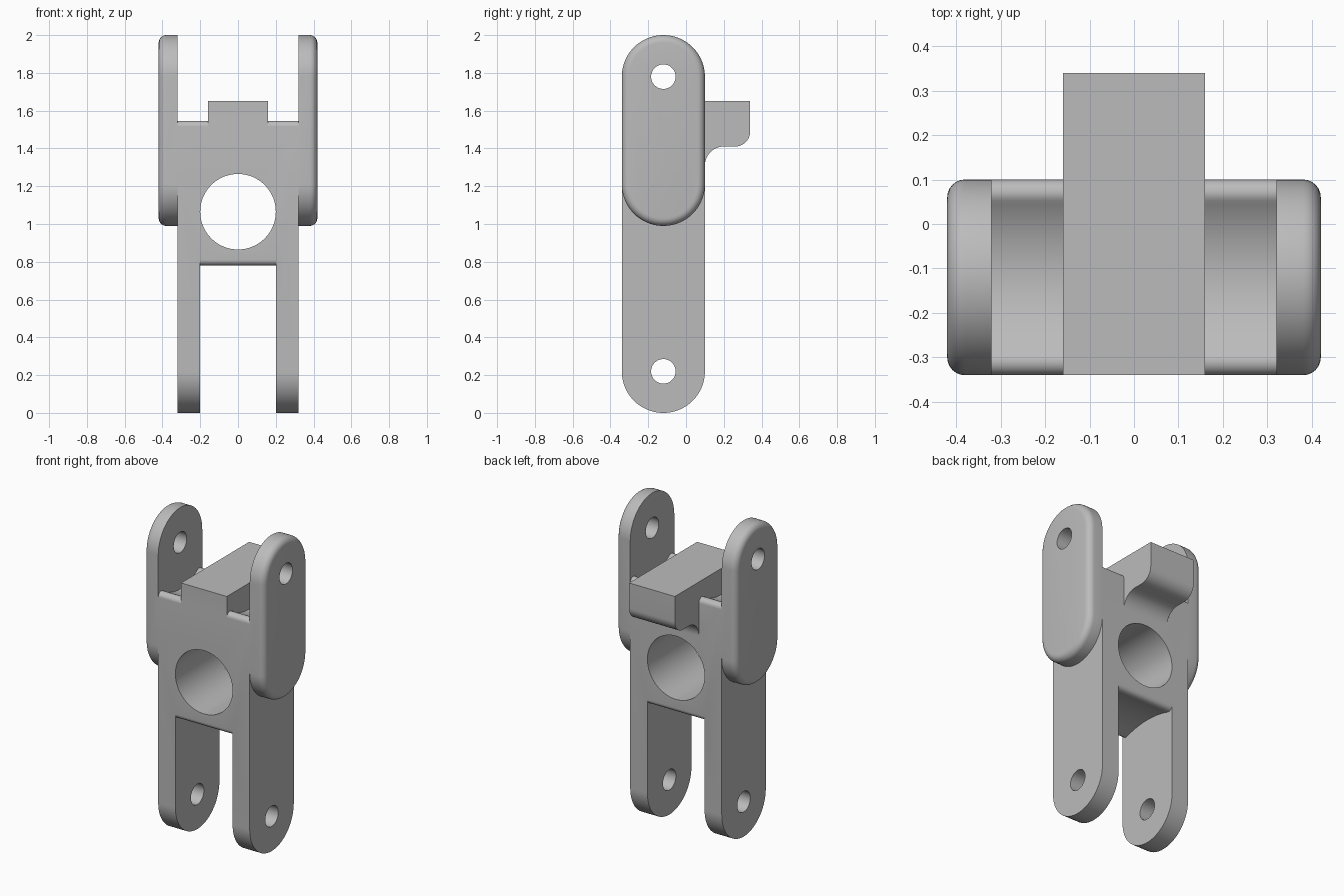
import bpy, bmesh
from math import pi, sin, cos, sqrt, atan2

cube = bpy.data.objects.get("Cube")
if cube:
    bpy.data.objects.remove(cube, do_unlink=True)

MID, R = -0.12, 0.22            # centre and half depth of the link in y
LOW_PIN, TOP_PIN = 0.22, 1.78   # pin heights

metal = bpy.data.materials.new("plain grey")
metal.use_nodes = True
GREY = (0.5, 0.5, 0.5, 1)
metal.diffuse_color = GREY
metal.node_tree.nodes["Principled BSDF"].inputs["Base Color"].default_value = GREY


def arc(cy, cz, r, a0, a1, n=24):
    return [(cy + r * cos(a0 + (a1 - a0) * i / n),
             cz + r * sin(a0 + (a1 - a0) * i / n)) for i in range(n + 1)]


def extrude(name, points, x0, x1, round_sign=0):
    """Extrude a (y, z) profile along x; optionally round the cap facing round_sign."""
    bm = bmesh.new()
    face = bm.faces.new([bm.verts.new((x0, y, z)) for y, z in points])
    moved = bmesh.ops.extrude_face_region(bm, geom=[face])["geom"]
    bmesh.ops.translate(bm, vec=(x1 - x0, 0, 0),
                        verts=[v for v in moved if isinstance(v, bmesh.types.BMVert)])
    bmesh.ops.recalc_face_normals(bm, faces=bm.faces)
    if round_sign:
        outer = max(x0 * round_sign, x1 * round_sign)
        rim = [e for e in bm.edges
               if all(abs(v.co.x * round_sign - outer) < 1e-5 for v in e.verts)]
        bmesh.ops.bevel(bm, geom=rim, offset=0.04, segments=6, profile=0.5,
                        affect='EDGES')
    mesh = bpy.data.meshes.new(name)
    bm.to_mesh(mesh)
    bm.free()
    mesh.materials.append(metal)
    obj = bpy.data.objects.new(name, mesh)
    bpy.context.collection.objects.link(obj)
    return obj


def saddle(cz, r, up, f=0.03):
    """Hollow arc about a pin, with rounded lips, from +y to -y."""
    off = R - f
    h = sqrt((r + f) ** 2 - off ** 2)
    lip = arc(off, -h, f, 0, atan2(h, -off), 8)
    hollow = arc(0, 0, r, atan2(-h, off), atan2(-h, -off), 32)[1:-1]
    pts = lip + hollow + [(-y, z) for y, z in reversed(lip)]
    return [(MID + y, cz + up * z) for y, z in pts]


def boolean(target, tool, operation):
    mod = target.modifiers.new(operation.lower(), 'BOOLEAN')
    mod.operation, mod.solver, mod.object = operation, 'EXACT', tool
    bpy.context.view_layer.objects.active = target
    bpy.ops.object.modifier_apply(modifier=mod.name)
    bpy.data.objects.remove(tool, do_unlink=True)


# Main body with rounded feet and a hollow top
link = extrude("link_body", saddle(TOP_PIN, 0.295, 1) + arc(MID, LOW_PIN, R, pi, 2 * pi, 40),
               -0.32, 0.32)

# Slot that leaves two legs
lip = saddle(LOW_PIN, 0.59, -1)
slot = [(0.5, lip[0][1])] + lip + [(-0.7, lip[-1][1]), (-0.7, -0.2), (0.5, -0.2)]
boolean(link, extrude("slot_cutter", slot, -0.2, 0.2), 'DIFFERENCE')

# Central tongue with a hooked back end
tongue = ([(MID - R, 1.65), (MID - R, 1.3), (0.1, 1.3)]
          + arc(0.2, 1.31, 0.1, pi, pi / 2, 12)
          + arc(0.26, 1.49, 0.08, -pi / 2, 0, 12) + [(0.34, 1.65)])
boolean(link, extrude("tongue", tongue, -0.16, 0.16), 'UNION')

# Upper side plates
plate = arc(MID, TOP_PIN, R, 0, pi, 40) + arc(MID, 1.21, R, pi, 2 * pi, 40)
for s in (1, -1):
    boolean(link, extrude("side_plate", plate, s * 0.32, s * 0.42, s), 'UNION')

# Pin holes across the legs and plates
for z in (LOW_PIN, TOP_PIN):
    boolean(link, extrude("pin_cutter", arc(MID, z, 0.065, 0, 2 * pi, 32)[:-1], -0.6, 0.6),
            'DIFFERENCE')

# Large bore from front to back
bore = extrude("bore_cutter", arc(0, 1.065, 0.2, 0, 2 * pi, 64)[:-1], -0.7, 0.5)
bore.rotation_euler.z = pi / 2
bpy.context.view_layer.update()
boolean(link, bore, 'DIFFERENCE')

bpy.ops.object.select_all(action='DESELECT')
link.select_set(True)
bpy.context.view_layer.objects.active = link
bpy.ops.object.shade_smooth_by_angle(angle=0.5)
